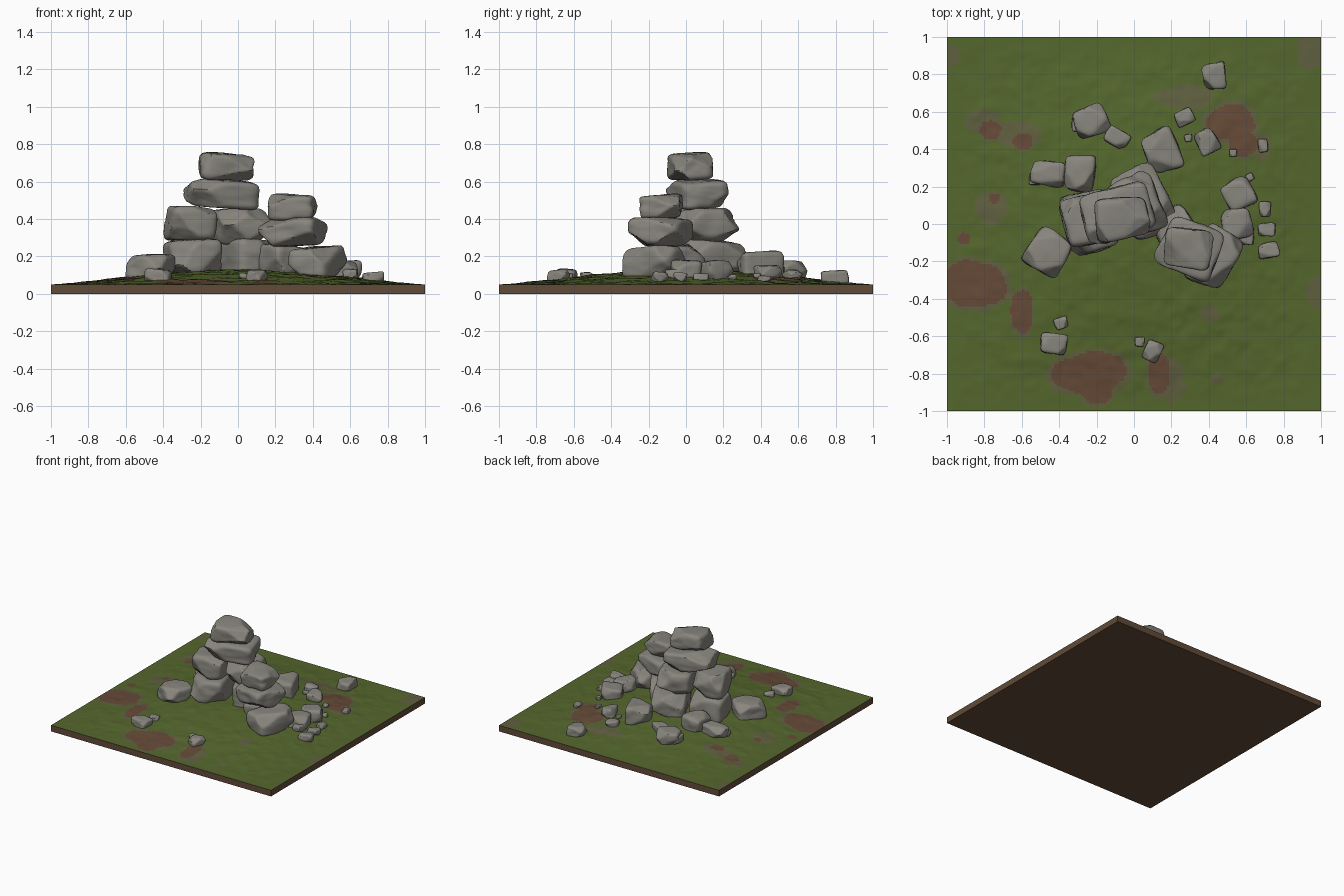
import bpy
import bmesh
import random
from math import radians
from mathutils import Vector, Euler, noise

rng = random.Random(7)

default_cube = bpy.data.objects.get("Cube")
if default_cube:
    bpy.data.objects.remove(default_cube)


def make_material(name, red, green, blue):
    material = bpy.data.materials.new(name)
    material.use_nodes = True
    colour = (red, green, blue, 1)
    material.diffuse_color = colour
    shader = material.node_tree.nodes["Principled BSDF"]
    shader.inputs["Base Color"].default_value = colour
    shader.inputs["Roughness"].default_value = 0.9
    return material


grass = make_material("grass green", .09, .135, .026)
thin_grass = make_material("worn grass", .115, .115, .05)
bare_earth = make_material("bare earth", .13, .068, .038)
soil = make_material("soil side", .12, .07, .04)
stone = make_material("weathered stone", .25, .238, .21)


def finish(name, bm, materials, angle):
    """Turn a bmesh into a named, smooth shaded object."""
    bmesh.ops.recalc_face_normals(bm, faces=bm.faces)
    mesh = bpy.data.meshes.new(name)
    bm.to_mesh(mesh)
    bm.free()
    for material in materials:
        mesh.materials.append(material)
    obj = bpy.data.objects.new(name, mesh)
    bpy.context.collection.objects.link(obj)
    bpy.ops.object.select_all(action="DESELECT")
    obj.select_set(True)
    bpy.context.view_layer.objects.active = obj
    bpy.ops.object.shade_smooth_by_angle(angle=radians(angle))
    return obj


def ground_height(x, y):
    """Low mound that falls to the slab edge, with small lumps."""
    mound = max(0, (1 - x * x) * (1 - y * y)) ** 1.6
    rim = min(1, 6 * (1 - max(abs(x), abs(y))))
    lumps = noise.noise(Vector((x * 9, y * 9, 0))) + noise.noise(Vector((x * 20, y * 20, 3))) * .6
    return .05 + .08 * mound + rim * max(-.003, .006 * lumps)


# Patches: centre x, centre y, radius x, radius y
earth_patches = [
    (-.24, -.8, .19, .11), (-.2, -.89, .08, .08), (.13, -.8, .06, .11),
    (-.86, -.32, .18, .12), (-.6, -.47, .06, .12), (-.77, .5, .06, .05),
    (-.6, .44, .05, .04), (.52, .54, .13, .1), (.58, .43, .08, .07),
    (-.75, .14, .03, .03), (-.91, -.08, .03, .03),
]
worn_patches = [
    (-.62, .48, .13, .08), (-.81, .55, .09, .07), (-.77, .09, .09, .11),
    (.27, .68, .18, .07), (.96, .93, .1, .11), (-.98, .9, .05, .06),
    (.98, -.37, .06, .1), (.4, -.48, .05, .05), (.44, -.83, .04, .03),
    (.2, -.84, .08, .12), (.68, .42, .06, .08), (-.4, -.8, .06, .08),
]


def inside(x, y, patches, spread):
    wobble = .45 * noise.noise(Vector((x * 8, y * 8, 5)))
    return any(((x - cx) / rx) ** 2 + ((y - cy) / ry) ** 2 < spread + wobble
               for cx, cy, rx, ry in patches)


# Ground block: lumpy top, straight sides, flat underside
bm = bmesh.new()
bmesh.ops.create_grid(bm, x_segments=150, y_segments=150, size=1)
for face in bm.faces:
    centre = face.calc_center_median()
    if inside(centre.x, centre.y, earth_patches, 1):
        face.material_index = 2
    elif (inside(centre.x, centre.y, worn_patches, .9)
          or inside(centre.x, centre.y, earth_patches, 1.4)):
        face.material_index = 1
for vert in bm.verts:
    vert.co.z = ground_height(vert.co.x, vert.co.y)
rim_edges = [edge for edge in bm.edges if edge.is_boundary]
skirt = bmesh.ops.extrude_edge_only(bm, edges=rim_edges)["geom"]
for item in skirt:
    if isinstance(item, bmesh.types.BMVert):
        item.co.z = 0
    elif isinstance(item, bmesh.types.BMFace):
        item.material_index = 3
bottom_edges = [edge for edge in bm.edges if edge.is_boundary]
for face in bmesh.ops.edgeloop_fill(bm, edges=bottom_edges)["faces"]:
    face.material_index = 3
finish("ground", bm, [grass, thin_grass, bare_earth, soil], 40)


def add_rock(name, location, size, turn, detail):
    """Rounded block with chipped corners and a slightly uneven surface."""
    bm = bmesh.new()
    bmesh.ops.create_cube(bm, size=2)
    bmesh.ops.subdivide_edges(bm, edges=bm.edges, cuts=detail, use_grid_fill=True)
    offset = Vector([rng.uniform(-50, 50) for axis in range(3)])
    chips = []
    for chip in range(7):
        direction = Vector([rng.choice((-1, 1)) * rng.uniform(.3, 1) for axis in range(3)])
        chips.append((direction.normalized(), rng.uniform(1.02, 1.2)))
    lean = [rng.uniform(-.1, .1) for axis in range(3)]
    tilt = Euler((radians(rng.uniform(-4, 4)), radians(rng.uniform(-4, 4)), radians(turn)))
    half = Vector(size) / 2
    for vert in bm.verts:
        p = vert.co.copy()
        p /= sum(abs(c) ** 7 for c in p) ** (1 / 7)
        for direction, limit in chips:
            p -= direction * max(0, p.dot(direction) - limit)
        p += p.normalized() * (.07 * noise.noise(p * 1.3 + offset) + .02 * noise.noise(p * 4 + offset))
        p.x *= 1 + lean[0] * p.y
        p.y *= 1 + lean[1] * p.x
        p.z *= 1 + lean[2] * p.x
        vert.co = Vector((p.x * half.x, p.y * half.y, p.z * half.z))
        vert.co.rotate(tilt)
        vert.co += Vector(location)
    finish(name, bm, [stone], 40)


# Stacked blocks: x, y, z, width, depth, height, turn
tall_stack = {
    "tall_base_left": (-.24, .01, .19, .27, .32, .2, 14),
    "tall_base_right": (.05, .12, .19, .26, .37, .19, 24),
    "tall_middle_left": (-.25, .02, .375, .25, .26, .18, 12),
    "tall_middle_right": (.01, .1, .365, .26, .31, .18, 20),
    "tall_upper": (-.09, .06, .535, .37, .27, .15, 17),
    "tall_cap": (-.065, .03, .68, .28, .22, .14, 8),
}
short_stack = {
    "short_base_left": (.23, -.05, .175, .21, .28, .17, 30),
    "short_base_right": (.43, -.18, .17, .22, .31, .16, -28),
    "short_middle": (.3, -.13, .33, .31, .28, .15, -22),
    "short_cap": (.29, -.13, .465, .25, .21, .13, -8),
}
# Fallen blocks on the ground
fallen = {
    "fallen_left": (-.46, -.15, .14, .21, .22, .14, -32),
    "fallen_back": (.15, .39, .15, .18, .22, .15, 22),
    "fallen_back_left": (-.29, .27, .14, .16, .19, .14, -5),
}
for group in (tall_stack, short_stack, fallen):
    for name, (x, y, z, width, depth, height, turn) in group.items():
        add_rock(name, (x, y, z), (width, depth, height), turn, 13)

# Scattered stones resting on the mound: x, y, width, depth, turn
scattered = [
    (.56, .16, .16, .16, 30), (.55, 0, .16, .16, 10), (-.46, .27, .18, .13, -8),
    (-.53, .24, .06, .06, 0), (-.23, .55, .18, .16, 20), (-.28, .54, .1, .1, 0),
    (-.09, .46, .13, .09, -30), (.39, .44, .11, .13, 28), (.43, .79, .12, .14, 8),
    (-.43, -.64, .14, .11, -8), (-.39, -.53, .07, .06, 20), (.03, -.63, .05, .05, 0),
    (.1, -.68, .09, .11, -25), (.27, .57, .1, .08, 25), (.29, .46, .04, .04, 10),
    (.69, .42, .05, .07, 5), (.53, .38, .04, .04, 0), (.62, .25, .04, .04, 30),
    (.7, .08, .06, .08, 0), (.71, -.03, .09, .07, 0), (.72, -.14, .11, .08, 12),
    (.6, -.07, .08, .08, 0),
]
for index, (x, y, width, depth, turn) in enumerate(scattered):
    height = .7 * min(width, depth)
    z = ground_height(x, y) + .25 * height
    add_rock(f"scattered_stone_{index + 1}", (x, y, z), (width, depth, height), turn, 8)
